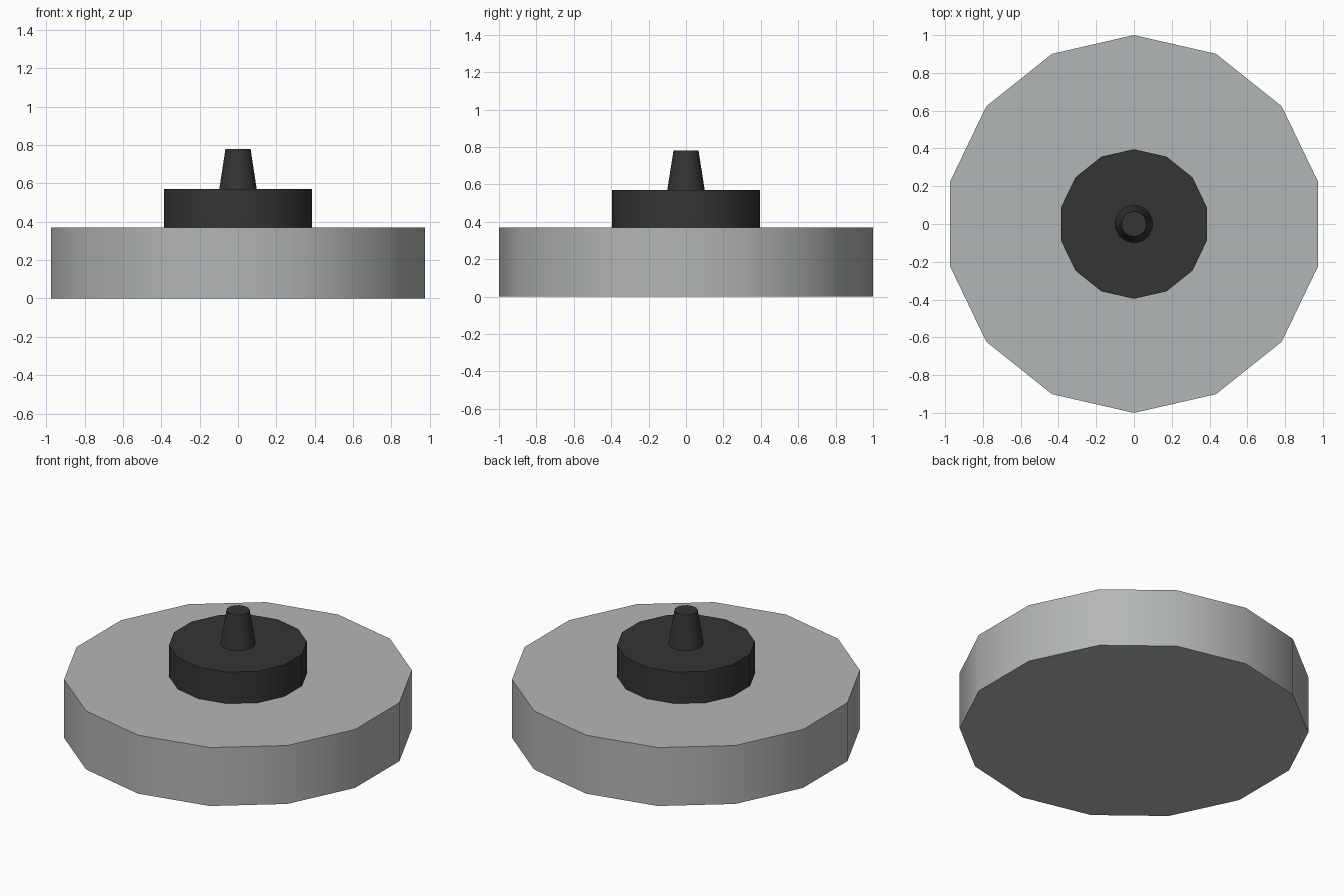
import bpy
import bmesh
import math
from mathutils import Matrix

if "Cube" in bpy.data.objects:
    bpy.data.objects.remove(bpy.data.objects["Cube"])

SIDES = 14


def material(name, rgb):
    m = bpy.data.materials.new(name)
    m.diffuse_color = (*rgb, 1.0)
    m.use_nodes = True
    m.node_tree.nodes["Principled BSDF"].inputs["Base Color"].default_value = m.diffuse_color
    return m


def drum(name, r_bottom, r_top, z0, z1, mat):
    """Fourteen-sided capped drum with a corner on +y and smooth walls."""
    bm = bmesh.new()
    bmesh.ops.create_cone(bm, cap_ends=True, segments=SIDES,
                          radius1=r_bottom, radius2=r_top, depth=z1 - z0,
                          matrix=Matrix.Translation((0, 0, (z0 + z1) / 2)))
    # put the first corner exactly on the +y axis
    v = bm.verts[:][0]
    turn = math.pi / 2 - math.atan2(v.co.y, v.co.x)
    bmesh.ops.rotate(bm, verts=bm.verts, cent=(0, 0, 0),
                     matrix=Matrix.Rotation(turn, 3, 'Z'))
    mesh = bpy.data.meshes.new(name)
    bm.to_mesh(mesh)
    bm.free()
    obj = bpy.data.objects.new(name, mesh)
    bpy.context.collection.objects.link(obj)
    mesh.materials.append(mat)
    bpy.ops.object.select_all(action='DESELECT')
    obj.select_set(True)
    bpy.context.view_layer.objects.active = obj
    bpy.ops.object.shade_smooth_by_angle(angle=math.radians(35))
    return obj


grey = material("light_grey", (0.45, 0.47, 0.465))
dark = material("dark_grey", (0.035, 0.035, 0.035))

# wide base, raised hub, tapered spindle
drum("base_disc", 1.0, 1.0, 0.0, 0.37, grey)
drum("hub", 0.396, 0.396, 0.37, 0.57, dark)
drum("spindle", 0.10, 0.067, 0.57, 0.78, dark)
